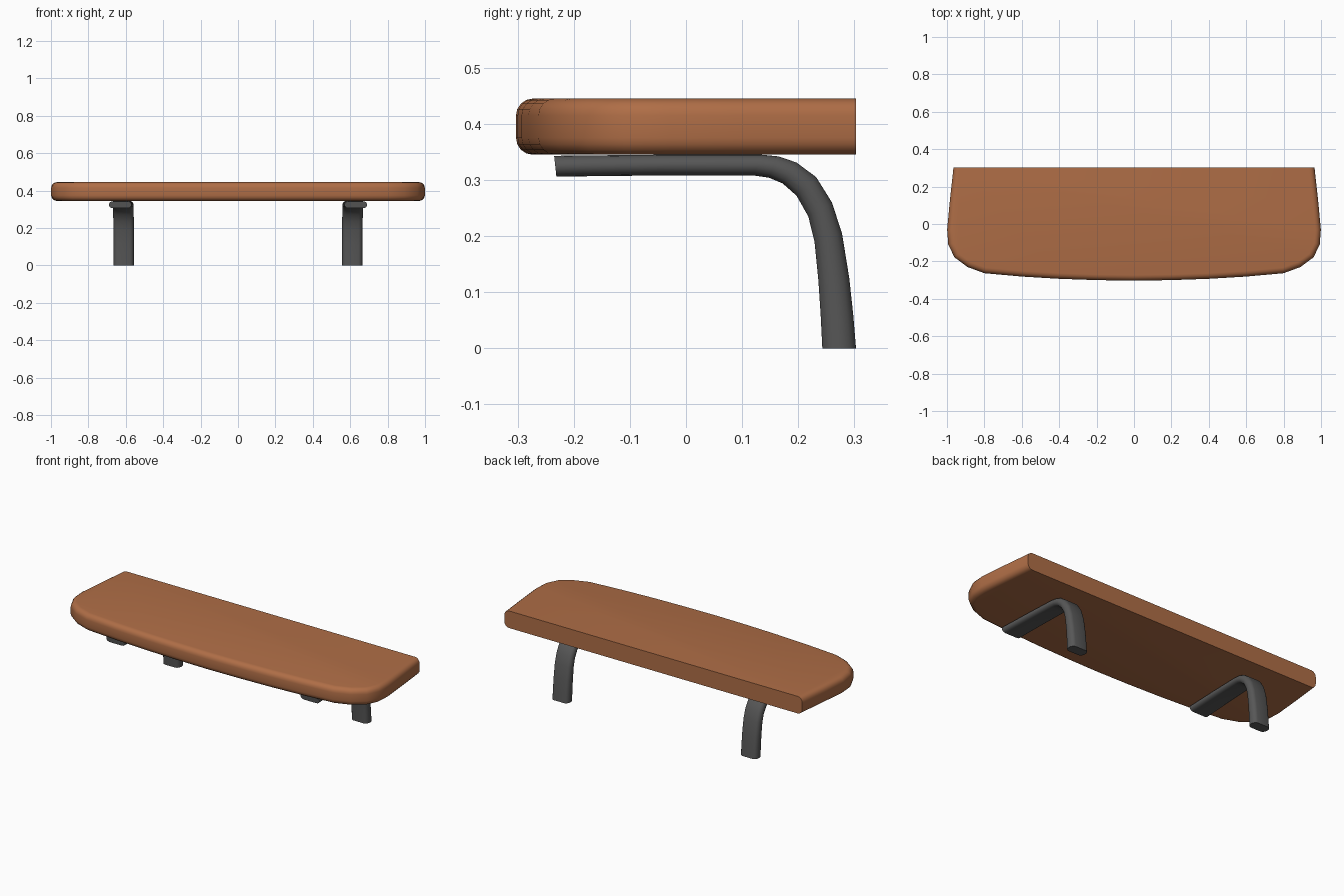
import bpy, bmesh, math
from mathutils import Vector

if "Cube" in bpy.data.objects:
    bpy.data.objects.remove(bpy.data.objects["Cube"])


def material(name, rgb):
    m = bpy.data.materials.new(name)
    m.diffuse_color = (*rgb, 1)
    m.use_nodes = True
    m.node_tree.nodes["Principled BSDF"].inputs["Base Color"].default_value = m.diffuse_color
    return m


def loft(name, rings, mat):
    """Skin a list of closed rings and cap both ends."""
    bm = bmesh.new()
    vr = [[bm.verts.new(p) for p in r] for r in rings]
    n = len(vr[0])
    for a, b in zip(vr, vr[1:]):
        for i in range(n):
            j = (i + 1) % n
            bm.faces.new((a[i], a[j], b[j], b[i]))
    bm.faces.new(vr[0][::-1])
    bm.faces.new(vr[-1])
    bmesh.ops.recalc_face_normals(bm, faces=bm.faces)
    me = bpy.data.meshes.new(name)
    bm.to_mesh(me)
    bm.free()
    me.materials.append(mat)
    ob = bpy.data.objects.new(name, me)
    bpy.context.collection.objects.link(ob)
    bpy.ops.object.select_all(action='DESELECT')
    ob.select_set(True)
    bpy.context.view_layer.objects.active = ob
    bpy.ops.object.shade_smooth_by_angle(angle=math.radians(45))
    return ob


wood = material("warm wood", (0.43, 0.155, 0.062))
metal = material("dark metal", (0.095, 0.095, 0.095))

# Seat: bowed front, rounded corners, straight back
half = [(0.965, 0.303), (0.985, 0.12), (0.999, -0.03), (0.993, -0.11),
        (0.96, -0.178), (0.89, -0.23), (0.8, -0.263), (0.6, -0.281),
        (0.4, -0.293), (0.2, -0.300)]
outline = half + [(0, -0.303)] + [(-x, y) for x, y in reversed(half)]
N = len(outline)


def inset(d):
    pts = []
    for i, (x, y) in enumerate(outline):
        a = Vector(outline[max(i - 1, 0)])
        b = Vector(outline[min(i + 1, N - 1)])
        t = (b - a).normalized()
        p = Vector((x, y)) + Vector((t.y, -t.x)) * d
        if i in (0, N - 1):          # back edge stays straight
            p.y = 0.303
        pts.append(p)
    return pts


steps = 4
R = 0.03
rings = []
for k in range(steps + 1):
    a = math.pi / 2 * k / steps
    rings.append((R * (1 - math.sin(a)), 0.345 + R * (1 - math.cos(a))))
rings += [(d, 0.79 - z) for d, z in reversed(rings)]
loft("seat", [[(p.x, p.y, z) for p in inset(d)] for d, z in rings], wood)

# Legs: flat rounded bar, stations give inner (y, z) and outer (y, z)
path = [(-0.231, 0.306, -0.235, 0.343), (-0.05, 0.308, -0.05, 0.345),
        (0.12, 0.308, 0.135, 0.345), (0.148, 0.304, 0.165, 0.342),
        (0.172, 0.294, 0.197, 0.331), (0.197, 0.272, 0.232, 0.305),
        (0.218, 0.235, 0.260, 0.260), (0.229, 0.190, 0.278, 0.205),
        (0.236, 0.120, 0.291, 0.125), (0.240, 0.060, 0.298, 0.060),
        (0.243, 0.0, 0.303, 0.0)]


def leg_ring(station, side):
    iy, iz, oy, oz = station
    mid = Vector((0, (iy + oy) / 2, (iz + oz) / 2))
    up = Vector((0, (oy - iy) / 2, (oz - iz) / 2))
    f = min(max((mid.y + 0.235) / 0.5, 0), 1)
    cx, hw = 0.630 - 0.019 * f, 0.061 - 0.006 * f
    r = 0.022
    ring = []
    for k in range(16):              # straight faces, half-round edges
        s = 1 if k < 8 else -1
        a = -math.pi / 2 + math.pi * k / 7 if k < 8 else math.pi / 2 + math.pi * (k - 8) / 7
        x = s * (hw - r) + r * math.cos(a)
        p = mid + up * math.sin(a)
        ring.append((side * (cx + x), p.y, p.z))
    return ring


for side, label in ((-1, "left"), (1, "right")):
    loft(label + "_leg", [leg_ring(s, side) for s in path], metal)
